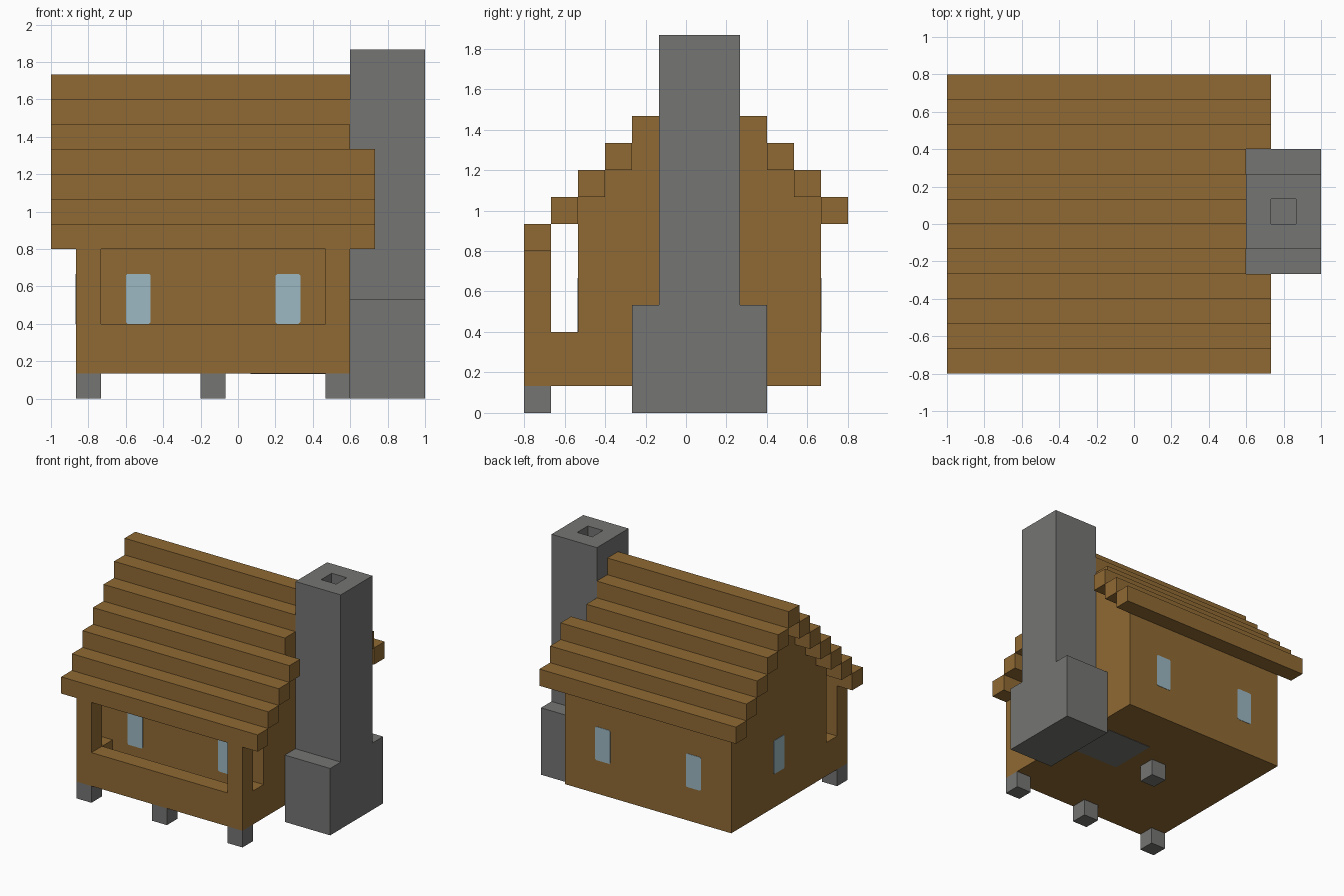
import bpy, bmesh
from mathutils import Vector

cube = bpy.data.objects.get("Cube")
if cube:
    bpy.data.objects.remove(cube, do_unlink=True)

U = 2 / 15  # one building block


def material(name, rgb):
    m = bpy.data.materials.new(name)
    m.use_nodes = True
    m.diffuse_color = (*rgb, 1)
    m.node_tree.nodes["Principled BSDF"].inputs["Base Color"].default_value = (*rgb, 1)
    return m


WOOD = material("warm wood", (0.28, 0.144, 0.034))
STONE = material("grey stone", (0.178, 0.178, 0.174))
GLASS = material("pale blue glass", (0.34, 0.48, 0.54))


def place(i, j, k):
    """Block coordinates to world position."""
    return Vector((i * U - 1, j * U - 0.8, k * U))


def finish(name, bm, mat):
    bmesh.ops.recalc_face_normals(bm, faces=bm.faces)
    mesh = bpy.data.meshes.new(name)
    bm.to_mesh(mesh)
    bm.free()
    mesh.materials.append(mat)
    obj = bpy.data.objects.new(name, mesh)
    bpy.context.collection.objects.link(obj)
    return obj


def prism_mesh(profile, start, end, axis="x"):
    """Extrude a profile along x or y, in block coordinates."""
    bm = bmesh.new()

    def at(a, p, q):
        return place(a, p, q) if axis == "x" else place(p, a, q)

    face = bm.faces.new([bm.verts.new(at(start, p, q)) for p, q in profile])
    ext = bmesh.ops.extrude_face_region(bm, geom=[face])
    moved = [v for v in ext["geom"] if isinstance(v, bmesh.types.BMVert)]
    bmesh.ops.translate(bm, verts=moved, vec=at(end, 0, 0) - at(start, 0, 0))
    return bm


def prism(name, profile, start, end, mat, axis="x"):
    return finish(name, prism_mesh(profile, start, end, axis), mat)


def box(name, i, j, k, mat):
    rect = [(j[0], k[0]), (j[1], k[0]), (j[1], k[1]), (j[0], k[1])]
    return prism(name, rect, i[0], i[1], mat)


# Stepped side walls, including the porch corner posts and side sills
gable = [(0, 1), (11, 1)]
for j in range(10, 5, -1):
    top = 18 - j
    gable += [(j + 1, top), (j, top)]
for j in range(5, 1, -1):
    gable += [(j + 1, j + 6), (j, j + 6)]
gable += [(2, 3), (1, 3), (1, 6), (0, 6)]
for side, i in (("right", 11), ("left", 1)):
    prism("side_wall_" + ("left" if side == "right" else "right"), gable, i, i + 1, WOOD)

# Front and back walls, floor, porch deck and porch rail
SPAN = (2, 11)
box("front_wall", SPAN, (2, 3), (1, 8), WOOD)
box("back_wall", SPAN, (10, 11), (1, 8), WOOD)
box("floor", SPAN, (3, 10), (1, 2), WOOD)
box("porch_deck", SPAN, (1, 2), (1, 2), WOOD)
box("porch_rail", SPAN, (0, 1), (1, 3), WOOD)

# Stepped roof beams; the upper ones stop at the chimney
for j in range(12):
    k = 12 - abs(j - 6)
    box(f"roof_beam_{j + 1}", (0, 13 if k < 10 else 12), (j, j + 1), (k, k + 1), WOOD)

# Foundation ring
bm = bmesh.new()
slab = bm.faces.new([bm.verts.new(place(i, j, 0))
                     for i, j in ((1, 2), (12, 2), (12, 11), (1, 11))])
bmesh.ops.inset_region(bm, faces=[slab], thickness=U, use_even_offset=True)
bmesh.ops.delete(bm, geom=[slab], context="FACES")
ext = bmesh.ops.extrude_face_region(bm, geom=bm.faces[:])
bmesh.ops.translate(bm, vec=(0, 0, U),
                    verts=[v for v in ext["geom"] if isinstance(v, bmesh.types.BMVert)])
finish("foundation", bm, STONE)

# Piers under the porch and the middle of the floor
for n, (i, j) in enumerate(((1, 0), (6, 0), (11, 0), (6, 6))):
    box(f"pier_{n + 1}", (i, i + 1), (j, j + 1), (0, 1), STONE)

# Hearth slab showing through the floor
box("hearth", (8, 11), (5, 8), (0.98, 2.02), STONE)

# Chimney with a wide base and an open flue
bm = prism_mesh([(4, 0), (9, 0), (9, 4), (8, 4), (8, 14), (5, 14), (5, 4), (4, 4)], 12, 15)
bmesh.ops.recalc_face_normals(bm, faces=bm.faces)
cap = max(bm.faces, key=lambda f: f.calc_center_median().z)
bmesh.ops.inset_region(bm, faces=[cap], thickness=U, use_even_offset=True)
flue = bmesh.ops.extrude_discrete_faces(bm, faces=[cap])["faces"][0]
bmesh.ops.translate(bm, verts=flue.verts[:], vec=(0, 0, -10 * U))
finish("chimney", bm, STONE)


# Thin window panes with clipped corners
def window(name, p, wall, outward, axis):
    c, w, lo, hi = 0.07, p + 1, 3, 5
    pane = [(p + c, lo), (w - c, lo), (w, lo + c), (w, hi - c),
            (w - c, hi), (p + c, hi), (p, hi - c), (p, lo + c)]
    prism(name, pane, wall + 0.02 * outward, wall - 0.04 * outward, GLASS, axis)


for side, i in (("right", 3), ("left", 9)):
    window("front_window_" + side, i, 2, -1, "y")
    window("back_window_" + side, i, 11, 1, "y")
window("side_window_right", 6, 1, -1, "x")
